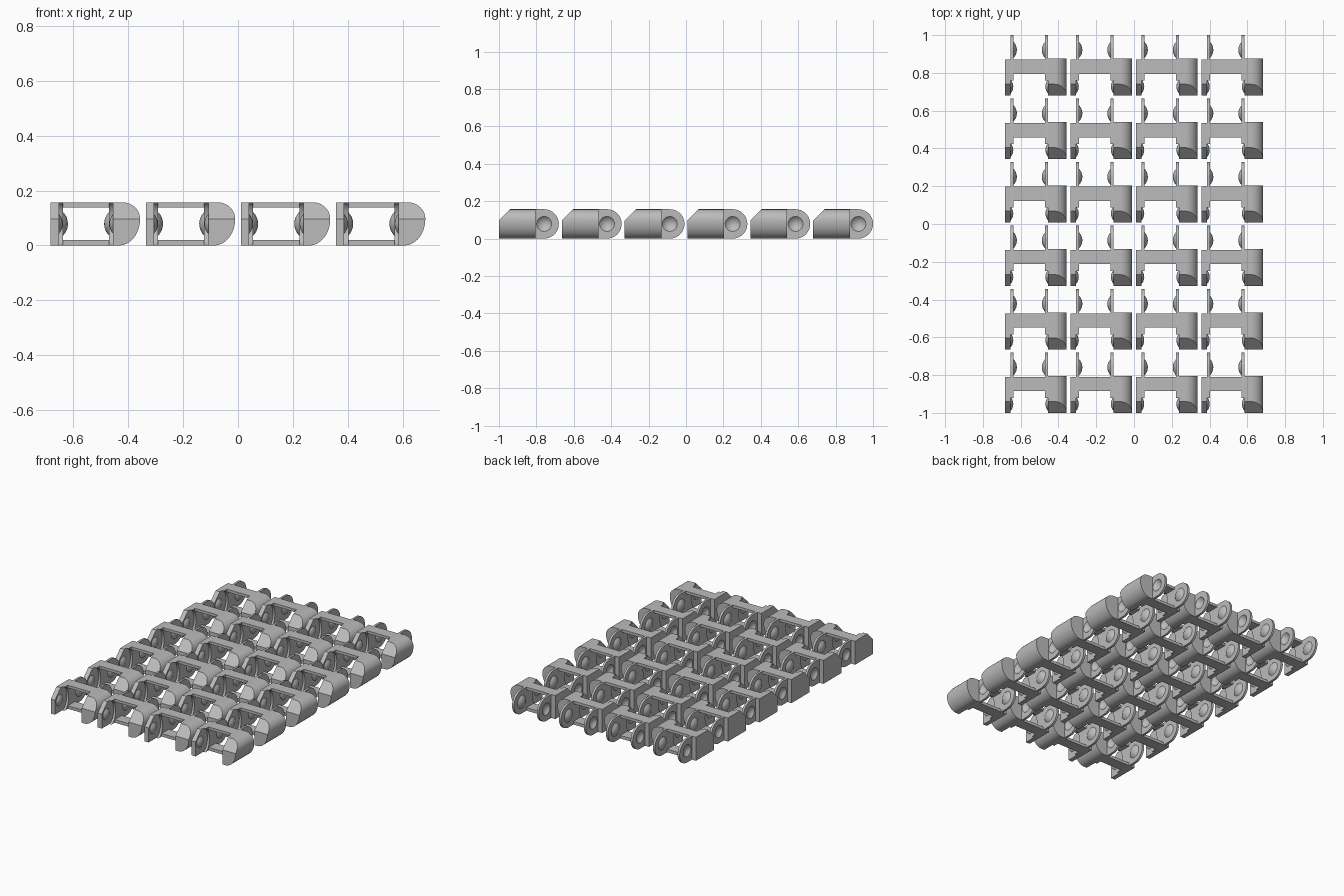
import bpy, bmesh, math
from mathutils import Vector

if "Cube" in bpy.data.objects:
    bpy.data.objects.remove(bpy.data.objects["Cube"])

W, L, H = 0.326, 0.32, 0.157      # size of one link
COLS, ROWS = 4, 6
MID = H / 2
BODY_BACK, CHAMFER = 0.19, 0.06
TAB_IN, TAB_OUT = 0.045, 0.03     # faces of the left hinge tab
BLOCK_X = 0.228                   # inner face of the thick right block
TAB_Y = L - MID                   # hinge axis of the tab
PEG_Y = 0.047                     # axis of the peg on the arm

steel = bpy.data.materials.new("grey metal")
steel.use_nodes = True
steel.diffuse_color = (0.5, 0.5, 0.5, 1)
steel.node_tree.nodes["Principled BSDF"].inputs["Base Color"].default_value = (0.5, 0.5, 0.5, 1)


def arc(cy, cz, ry, rz, start, end, n):
    steps = [math.radians(start + (end - start) * i / n) for i in range(n + 1)]
    return [(cy + ry * math.cos(a), cz + rz * math.sin(a)) for a in steps]


def prism(bm, points, offset):
    """Extrude a closed flat outline along an offset."""
    a = [bm.verts.new(p) for p in points]
    b = [bm.verts.new(Vector(p) + Vector(offset)) for p in points]
    faces = [bm.faces.new(a), bm.faces.new(b)]
    faces += [bm.faces.new((a[i - 1], a[i], b[i], b[i - 1])) for i in range(len(a))]
    bmesh.ops.recalc_face_normals(bm, faces=faces)


def box(bm, x0, x1, y0, y1, z0, z1):
    prism(bm, [(x0, y0, z0), (x1, y0, z0), (x1, y1, z0), (x0, y1, z0)], (0, 0, z1 - z0))


def ring(bm, x, y, r, n=32):
    return [bm.verts.new((x, p[0], p[1])) for p in arc(y, MID, r, r, 0, 360, n)[:-1]]


def dome(bm, base, x, y, r, depth):
    """Close a ring with a spherical cap that rises by depth along x."""
    big = (r * r + depth * depth) / (2 * abs(depth))
    tilt = math.asin(r / big)
    rim = base
    for k in (3, 2, 1):
        t = tilt * k / 4
        h = depth - math.copysign(big * (1 - math.cos(t)), depth)
        nxt = ring(bm, x + h, y, big * math.sin(t), len(base))
        for i in range(len(rim)):
            bm.faces.new((rim[i - 1], rim[i], nxt[i], nxt[i - 1]))
        rim = nxt
    tip = bm.verts.new((x + depth, y, MID))
    for i in range(len(rim)):
        bm.faces.new((rim[i - 1], rim[i], tip))


def loop_edges(bm, verts):
    return [bm.edges.get((verts[i - 1], verts[i])) or bm.edges.new((verts[i - 1], verts[i]))
            for i in range(len(verts))]


def tab(bm, x_out, x_in):
    """Round hinge tab, hollow outside and domed inside, scooped at its front."""
    before = set(bm.faces)
    side = math.copysign(1, x_in - x_out)
    outline = arc(TAB_Y, MID, MID, MID, -90, 90, 20)
    outline += arc(0.08, MID, 0.045, MID, 90, -90, 12)
    sheets = []
    for x, r, depth in ((x_out, 0.04, 0.02), (x_in, 0.043, 0.018)):
        edge = [bm.verts.new((x, y, z)) for y, z in outline]
        rim = ring(bm, x, TAB_Y, r)
        bmesh.ops.triangle_fill(bm, use_beauty=True,
                                edges=loop_edges(bm, edge) + loop_edges(bm, rim))
        dome(bm, rim, x, TAB_Y, r, side * depth)
        sheets.append(edge)
    a, b = sheets
    for i in range(len(a)):
        bm.faces.new((a[i - 1], a[i], b[i], b[i - 1]))
    bmesh.ops.recalc_face_normals(bm, faces=[f for f in bm.faces if f not in before])


def peg(bm, x, side):
    before = set(bm.faces)
    rim = ring(bm, x, PEG_Y, 0.036)
    bm.faces.new(rim)
    dome(bm, rim, x, PEG_Y, 0.036, side * 0.014)
    bmesh.ops.recalc_face_normals(bm, faces=[f for f in bm.faces if f not in before])


bm = bmesh.new()

# Thick right block with a rounded outer side
crown = H - CHAMFER
section = [(BLOCK_X, H), (BLOCK_X, 0)]
section += arc(0.25, crown, W - 0.25, crown, -90, 0, 14)
section += arc(0.262, crown, W - 0.262, CHAMFER, 0, 90, 12)[1:]
prism(bm, [(x, 0, z) for x, z in section], (0, BODY_BACK + 0.006, 0))

# Flat left arm
box(bm, 0, TAB_OUT, 0, BODY_BACK, 0, H)

# Sloped cut across the upper front of both arms
cut = bmesh.ops.bisect_plane(bm, geom=bm.verts[:] + bm.edges[:] + bm.faces[:],
                             plane_co=(0, 0, crown), plane_no=(0, -1, 1), clear_outer=True)
bmesh.ops.holes_fill(bm, edges=[e for e in bm.edges if e.is_boundary], sides=0)
bmesh.ops.recalc_face_normals(bm, faces=bm.faces[:])

# Cross bars
tab_right = BLOCK_X - (TAB_IN - TAB_OUT)
box(bm, TAB_IN, tab_right, 0.115, BODY_BACK, H - 0.018, H)
box(bm, TAB_IN, tab_right, 0.115, BODY_BACK, 0, 0.02)

# Hinge tabs and pegs
tab(bm, TAB_OUT, TAB_IN)
tab(bm, BLOCK_X, tab_right)
peg(bm, TAB_OUT, 1)
peg(bm, BLOCK_X, -1)

bmesh.ops.translate(bm, verts=bm.verts[:], vec=(-W / 2, -L / 2, 0))
link_mesh = bpy.data.meshes.new("chain_link")
bm.to_mesh(link_mesh)
bm.free()
link_mesh.materials.append(steel)
link_mesh.shade_smooth()
link_mesh.set_sharp_from_angle(angle=math.radians(30))

# Sheet of links
step_x, step_y = 0.3467, (2 - L) / (ROWS - 1)
for row in range(ROWS):
    for col in range(COLS):
        link = bpy.data.objects.new(f"chain_link_{row + 1}_{col + 1}", link_mesh)
        link.location = ((col - (COLS - 1) / 2) * step_x, (row - (ROWS - 1) / 2) * step_y, 0)
        bpy.context.collection.objects.link(link)
